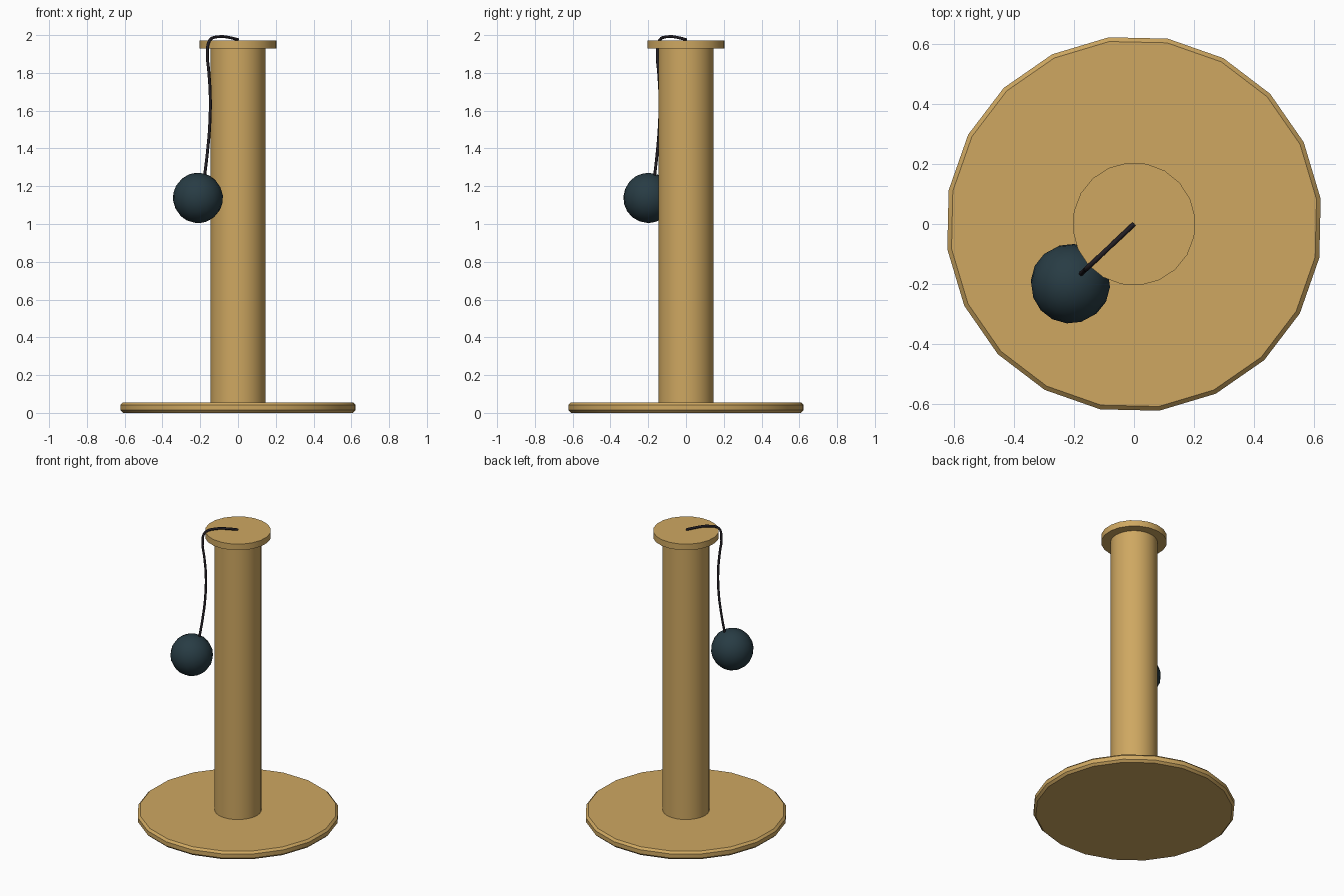
import bpy, math
from mathutils import Vector

if "Cube" in bpy.data.objects:
    bpy.data.objects.remove(bpy.data.objects["Cube"])


def material(name, rgb):
    m = bpy.data.materials.new(name)
    m.diffuse_color = (*rgb, 1)
    m.use_nodes = True
    m.node_tree.nodes["Principled BSDF"].inputs["Base Color"].default_value = m.diffuse_color
    return m


TAN = material("tan sisal", (0.62, 0.39, 0.12))
TEAL = material("dark teal", (0.021, 0.045, 0.058))
BLACK = material("near black", (0.016, 0.013, 0.018))


def finish(name, mat):
    ob = bpy.context.object
    ob.name = name
    ob.data.materials.append(mat)
    bpy.ops.object.shade_smooth_by_angle(angle=math.radians(30))
    return ob


def disc(name, radius, z0, z1, sides, turn=0.0):
    bpy.ops.mesh.primitive_cylinder_add(
        vertices=sides, radius=radius, depth=z1 - z0, location=(0, 0, (z0 + z1) / 2),
        rotation=(0, 0, math.radians(turn)))
    return finish(name, TAN)


# Base plate: 20 sides with chamfered rims
base = disc("base", 0.628, 0, 0.056, 20, 7.7)
bev = base.modifiers.new("rim", 'BEVEL')
bev.width = 0.014
bev.segments = 1
bev.limit_method = 'ANGLE'
bev.angle_limit = math.radians(40)

# Post and top cap
disc("post", 0.146, 0.05, 1.94, 32)
disc("top_cap", 0.205, 1.93, 1.972, 20, 6)

# Hanging ball
bpy.ops.mesh.primitive_uv_sphere_add(
    segments=16, ring_count=10, radius=0.133, location=(-0.212, -0.199, 1.138),
    rotation=(0.2, -0.2, 0.3))
finish("toy_ball", TEAL)

# String: from cap centre, over the rim and down to the ball
path = [(0, 1.976), (0.05, 1.988), (0.1, 1.992), (0.15, 1.972), (0.162, 1.91),
        (0.154, 1.8), (0.147, 1.68), (0.150, 1.52), (0.162, 1.38), (0.18, 1.23)]
curve = bpy.data.curves.new("string", 'CURVE')
curve.dimensions = '3D'
curve.bevel_depth = 0.008
curve.bevel_resolution = 1
curve.use_fill_caps = True
curve.resolution_u = 4
spline = curve.splines.new('BEZIER')
spline.bezier_points.add(len(path) - 1)
for p, (d, z) in zip(spline.bezier_points, path):
    p.co = Vector((-d, -d * 0.94, z))
    p.handle_left_type = p.handle_right_type = 'AUTO'
string = bpy.data.objects.new("string", curve)
curve.materials.append(BLACK)
bpy.context.collection.objects.link(string)
